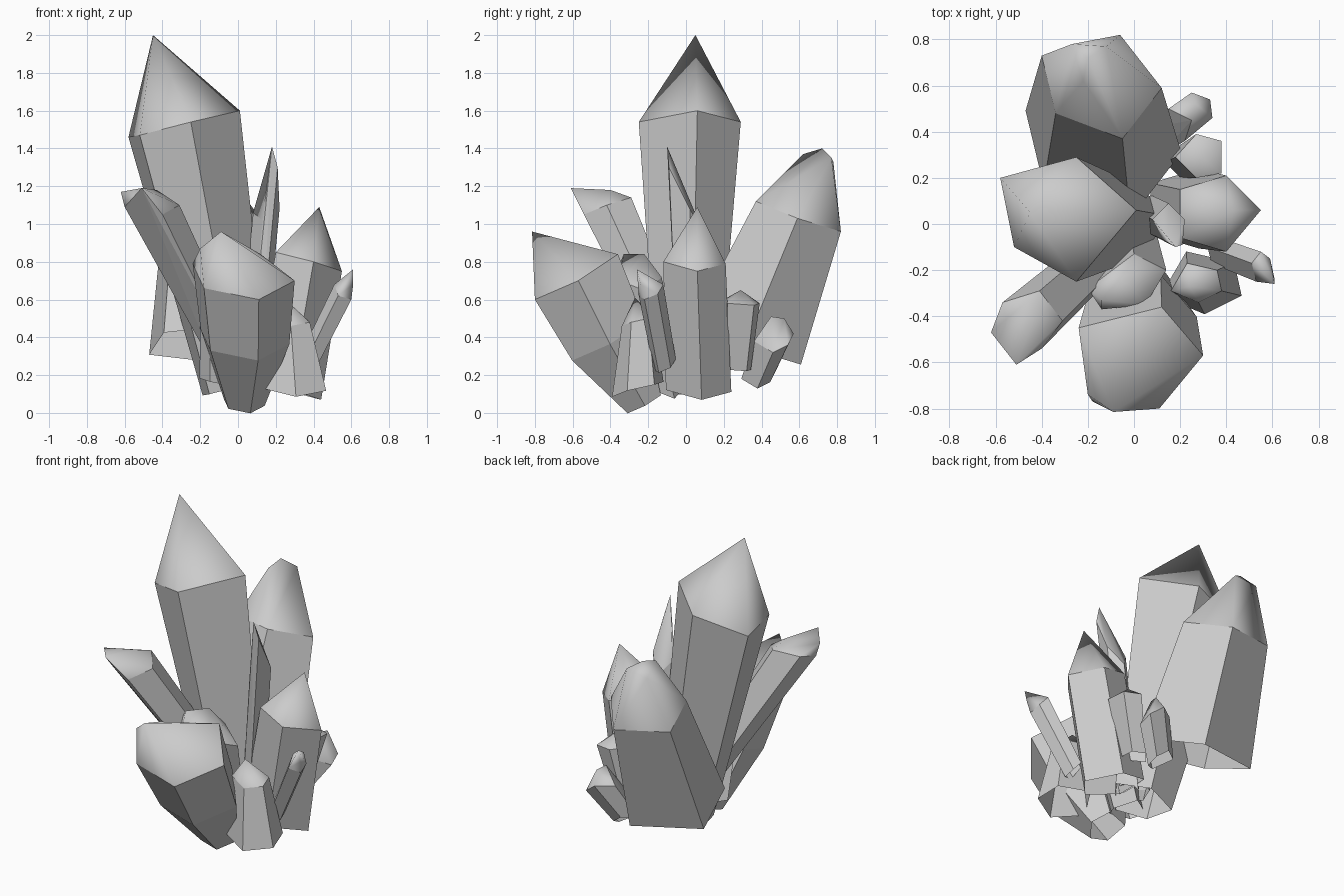
import bpy, bmesh
from mathutils import Vector


def crystal(name, shoulder, tips, rings):
    """Open-based convex prism: shoulder outline scaled to lower rings, capped by tip points."""
    bm = bmesh.new()
    pts = [Vector(p) for p in shoulder]
    centre = sum(pts, Vector()) / len(pts)
    for p in pts + [Vector(t) for t in tips]:
        bm.verts.new(p)
    lower, base = set(), set()
    for pos, scale in rings:
        base = {bm.verts.new(Vector(pos) + (p - centre) * scale) for p in pts}
        lower |= base
    bmesh.ops.convex_hull(bm, input=bm.verts[:])
    loose = [v for v in bm.verts if not v.link_faces]
    lower -= set(loose)
    base -= set(loose)
    bmesh.ops.delete(bm, geom=loose, context='VERTS')
    # Smooth point, flat prism sides
    for f in bm.faces:
        f.smooth = not any(v in lower for v in f.verts)
    bmesh.ops.recalc_face_normals(bm, faces=bm.faces[:])
    # Open underside
    bottom = [f for f in bm.faces if all(v in base for v in f.verts)]
    bmesh.ops.delete(bm, geom=bottom, context='FACES')
    flat_edges = [e for e in bm.edges if not any(f.smooth for f in e.link_faces)]
    bmesh.ops.dissolve_limit(bm, angle_limit=0.03, verts=[], edges=flat_edges)
    me = bpy.data.meshes.new(name)
    bm.to_mesh(me)
    bm.free()
    ob = bpy.data.objects.new(name, me)
    bpy.context.collection.objects.link(ob)
    return ob


# Tall main crystal
crystal("main_crystal",
        [(.01, .06, 1.60), (-.25, .29, 1.54), (-.58, .20, 1.46), (-.52, -.10, 1.47), (-.25, -.25, 1.54)],
        [(-.45, .05, 2.0)],
        [((-.03, .02, .13), .6)])

# Wide crystal leaning back, blunt point
crystal("back_crystal",
        [(-.06, .82, .96), (-.40, .73, 1.0), (-.34, .48, 1.09), (-.05, .37, 1.12), (.12, .59, 1.03)],
        [(-.20, .72, 1.40), (-.27, .78, 1.33), (-.12, .77, 1.35), (-.22, .62, 1.37)],
        [((-.14, .32, .36), 1.3)])

# Wide crystal leaning forward, tapering in two steps
crystal("front_crystal",
        [(.11, -.80, .60), (.30, -.57, .70), (.12, -.36, .84), (-.24, -.45, .79), (-.18, -.77, .66)],
        [(-.09, -.815, .96), (-.20, -.74, .87)],
        [((.03, -.42, .38), .87), ((.03, -.225, .045), .4)])

# Right crystal
crystal("right_crystal",
        [(.55, .06, .75), (.40, .21, .79), (.20, .15, .85), (.20, -.06, .85), (.40, -.12, .80)],
        [(.43, .06, 1.09)],
        [((.23, .07, .13), 1.05)])

# Long slim crystal leaning left
crystal("left_crystal",
        [(-.40, -.54, 1.05), (-.31, -.42, 1.10), (-.41, -.29, 1.14), (-.57, -.34, 1.12), (-.60, -.46, 1.09)],
        [(-.51, -.61, 1.19), (-.62, -.47, 1.17), (-.43, -.40, 1.18)],
        [((0, 0, .2), .7)])

# Thin spike
crystal("spike_crystal",
        [(.08, .02, 1.06), (.13, -.07, 1.02), (.21, -.09, 1.30), (.22, .02, 1.08), (.15, .09, .96)],
        [(.18, -.10, 1.41)],
        [((.08, .03, .25), 1.0)])

# Short stub behind the front crystal
crystal("stub_crystal",
        [(-.20, -.28, .76), (-.14, -.37, .74), (.05, -.35, .70), (.14, -.20, .64), (.0, -.13, .72)],
        [(-.14, -.33, .84), (-.05, -.22, .84)],
        [((-.05, -.12, .14), .9)])

# Small flared crystal at front right
crystal("small_front_crystal",
        [(.16, -.29, .49), (.28, -.34, .46), (.38, -.29, .48), (.36, -.20, .50), (.23, -.17, .51)],
        [(.24, -.27, .61)],
        [((.31, -.26, .13), 1.6)])

# Thin crystal leaning right
crystal("small_right_crystal",
        [(.53, -.25, .62), (.60, -.22, .60), (.59, -.15, .63), (.55, -.12, .68), (.51, -.17, .68)],
        [(.61, -.26, .76), (.61, -.24, .68)],
        [((.36, -.11, .25), .9)])

# Two little crystals at back right
crystal("little_crystal_inner",
        [(.18, .29, .58), (.27, .39, .58), (.38, .36, .57), (.38, .22, .58), (.27, .20, .60)],
        [(.29, .29, .65)],
        [((.22, .27, .23), .75)])
crystal("little_crystal_outer",
        [(.15, .50, .42), (.25, .57, .42), (.33, .54, .36), (.34, .46, .32), (.22, .36, .38)],
        [(.25, .45, .51), (.27, .52, .50)],
        [((.14, .40, .18), .85)])
